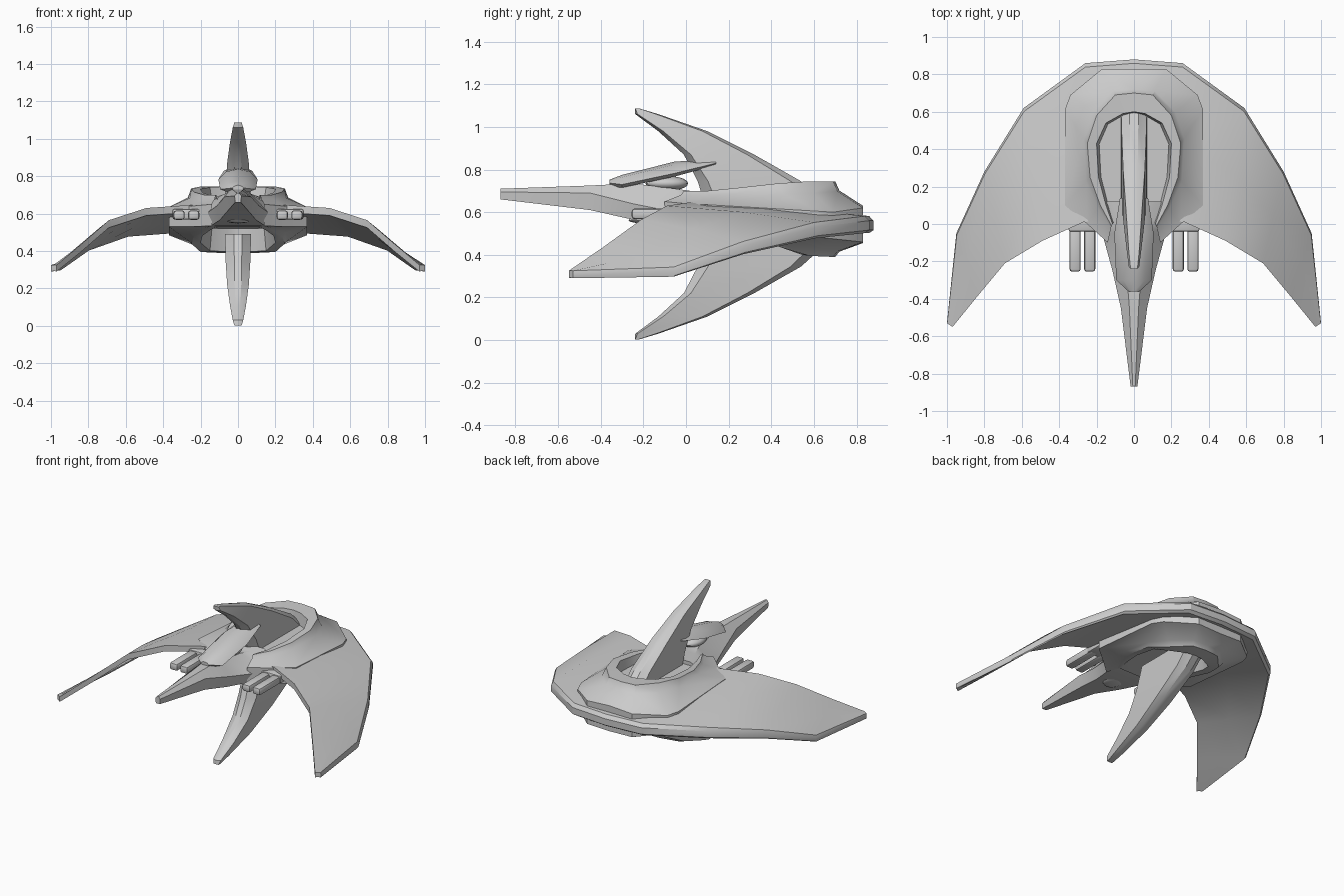
import bpy, bmesh, math
from mathutils import Vector

cube = bpy.data.objects.get("Cube")
if cube:
    bpy.data.objects.remove(cube, do_unlink=True)

grey = bpy.data.materials.new("hull_grey")
grey.use_nodes = True
grey.diffuse_color = (0.6, 0.6, 0.6, 1)
grey.node_tree.nodes["Principled BSDF"].inputs["Base Color"].default_value = (0.6, 0.6, 0.6, 1)

MID = 0.545  # height of the plane the fins mirror about


def finish(name, bm, angle=25):
    bmesh.ops.remove_doubles(bm, verts=bm.verts, dist=0.0005)
    bmesh.ops.recalc_face_normals(bm, faces=bm.faces)
    mesh = bpy.data.meshes.new(name)
    bm.to_mesh(mesh)
    bm.free()
    mesh.materials.append(grey)
    obj = bpy.data.objects.new(name, mesh)
    bpy.context.collection.objects.link(obj)
    bpy.ops.object.select_all(action='DESELECT')
    obj.select_set(True)
    bpy.context.view_layer.objects.active = obj
    bpy.ops.object.shade_smooth_by_angle(angle=math.radians(angle))


def loft(name, sections, angle=25):
    """Skin a row of closed sections and cap both ends."""
    bm = bmesh.new()
    rings = [[bm.verts.new(p) for p in s] for s in sections]
    n = len(rings[0])
    for a, b in zip(rings, rings[1:]):
        for i in range(n):
            j = (i + 1) % n
            bm.faces.new((a[i], a[j], b[j], b[i]))
    bm.faces.new(rings[0])
    bm.faces.new(rings[-1])
    finish(name, bm, angle)


# Swept wing: leading edge point, trailing edge point, trailing thickness
stations = [
    ((0, .04, .65), (0, .88, .58), .08),
    ((.27, .01, .645), (.26, .86, .58), .08),
    ((.49, -.09, .63), (.59, .62, .55), .075),
    ((.69, -.21, .565), (.80, .28, .46), .06),
    ((.84, -.39, .435), (.95, -.05, .34), .045),
    ((.97, -.55, .325), (1.0, -.53, .325), .035),
]


def wing_section(front, rear, thick, side):
    f, r = Vector(front), Vector(rear)
    up = Vector((0, 0, 1))
    mid = (f + r) / 2 + up * (r - f).length * .015
    inset = r + (f - r) * .025
    ring = [f, mid, inset, r - up * thick * .25, r - up * thick * .8, inset - up * thick,
            mid - up * thick * .9, f - up * min(.04, thick)]
    return [(p.x * side, p.y, p.z) for p in ring]


loft("wing", [wing_section(*s, -1) for s in reversed(stations[1:])]
     + [wing_section(*s, 1) for s in stations], 30)

# Nose: y, half width, top height, shoulder height, belly height
nose = [(-.87, .018, .71, .695, .66), (-.45, .07, .725, .69, .61),
        (-.25, .115, .735, .64, .565), (-.05, .17, .71, .60, .535),
        (.02, .24, .70, .60, .53), (.12, .33, .69, .60, .53)]
loft("nose", [[(-w, y, s), (-w * .35, y, t), (w * .35, y, t), (w, y, s),
               (w * .85, y, b), (-w * .85, y, b)] for y, w, t, s, b in nose], 40)

# Hull shells: rim, crest and inner lip outlines run from the front round to the rear
rim = [(.14, -.1), (.25, 0), (.37, .1), (.37, .61), (.34, .69), (.17, .83), (0, .83)]
crest = [(.12, -.01), (.18, .1), (.235, .25), (.25, .43), (.2, .58), (.1, .69), (0, .70)]
lip = [(.115, 0), (.15, .1), (.19, .25), (.2, .43), (.15, .54), (.06, .59), (0, .60)]


def hull_shell(name, rim_z, crest_z, floor_z):
    edge = [Vector((x, y, z)) for (x, y), z in zip(rim, rim_z)]
    top = [Vector((x, y, z)) for (x, y), z in zip(crest, crest_z)]
    collar = [Vector((*e.lerp(t, .85).xy, e.lerp(t, .62).z)) for e, t in zip(edge, top)]
    inner = [Vector((x, y, z * .95 + floor_z * .05)) for (x, y), z in zip(lip, crest_z)]
    floor = [Vector((p.x * .93, p.y * .97 + .01, floor_z)) for p in inner]
    skirt = [Vector((p.x, p.y, MID)) for p in edge]
    spine = [Vector((0, p.y, p.z)) for p in floor]
    bm = bmesh.new()
    for side in (1, -1):
        rows = [[bm.verts.new((p.x * side, p.y, p.z)) for p in row]
                for row in (skirt, edge, collar, top, inner, floor, spine)]
        for a, b in zip(rows, rows[1:]):
            for i in range(len(a) - 1):
                bm.faces.new((a[i], a[i + 1], b[i + 1], b[i]))
    bmesh.ops.dissolve_degenerate(bm, dist=0.0005, edges=bm.edges)
    finish(name, bm, 35)


hull_shell("upper_hull", (.65, .64, .635, .605, .60, .62, .63),
           (.70, .70, .715, .735, .745, .745, .745), .665)
hull_shell("lower_hull", (.535, .53, .53, .485, .475, .46, .455),
           (.53, .51, .48, .44, .395, .39, .39), .52)

# Fins: height, front edge y, back edge y, half width
fin = [(1.087, -.24, -.22, .02), (1.06, -.238, -.13, .028), (.98, -.13, .10, .043),
       (.87, -.01, .32, .058), (.745, .055, .54, .066), (.60, .10, .70, .07)]


def fin_section(z, front, back, w):
    """Slab with a chamfered front and back edge."""
    depth = back - front
    half = [(w * .3, front), (w, front + depth * .1), (w, back - depth * .1), (w * .35, back)]
    return [(x, y, z) for x, y in half] + [(-x, y, z) for x, y in reversed(half)]


loft("upper_fin", [fin_section(*s) for s in fin])
loft("lower_fin", [fin_section(2 * MID - z, f, b, w) for z, f, b, w in fin])

# Canopy hood: y, half width, crown height, side drop, thickness
hood = [(-.36, .03, .752, .015, .018), (-.30, .095, .775, .045, .015),
        (-.05, .105, .838, .055, .015), (.14, .075, .845, .015, .01)]
loft("canopy_hood", [[(-w, y, z - d), (-w * .6, y, z - d * .25), (0, y, z),
                      (w * .6, y, z - d * .25), (w, y, z - d),
                      (w * .6, y, z - d - t), (-w * .6, y, z - d - t)]
                     for y, w, z, d, t in hood], 35)


def ball(name, centre, size):
    bm = bmesh.new()
    bmesh.ops.create_uvsphere(bm, u_segments=20, v_segments=10, radius=1)
    bmesh.ops.scale(bm, vec=size, verts=bm.verts)
    bmesh.ops.translate(bm, vec=centre, verts=bm.verts)
    finish(name, bm, 40)


ball("canopy_neck", (0, -.09, .735), (.07, .10, .035))
ball("belly_sensor", (0, -.20, .562), (.06, .07, .014))


def box(name, centre, size, bevel):
    bm = bmesh.new()
    bmesh.ops.create_cube(bm, size=1)
    bmesh.ops.scale(bm, vec=size, verts=bm.verts)
    bmesh.ops.translate(bm, vec=centre, verts=bm.verts)
    bmesh.ops.bevel(bm, geom=bm.edges[:], offset=bevel, segments=2, profile=.5, affect='EDGES')
    finish(name, bm, 40)


# Twin guns under each wing root
for side, label in ((1, "left"), (-1, "right")):
    box(label + "_gun_mount", (side * .275, .02, .597), (.15, .12, .055), .01)
    for x, place in ((.237, "inner"), (.315, "outer")):
        box(f"{label}_{place}_gun", (side * x, -.13, .592), (.06, .25, .05), .014)
